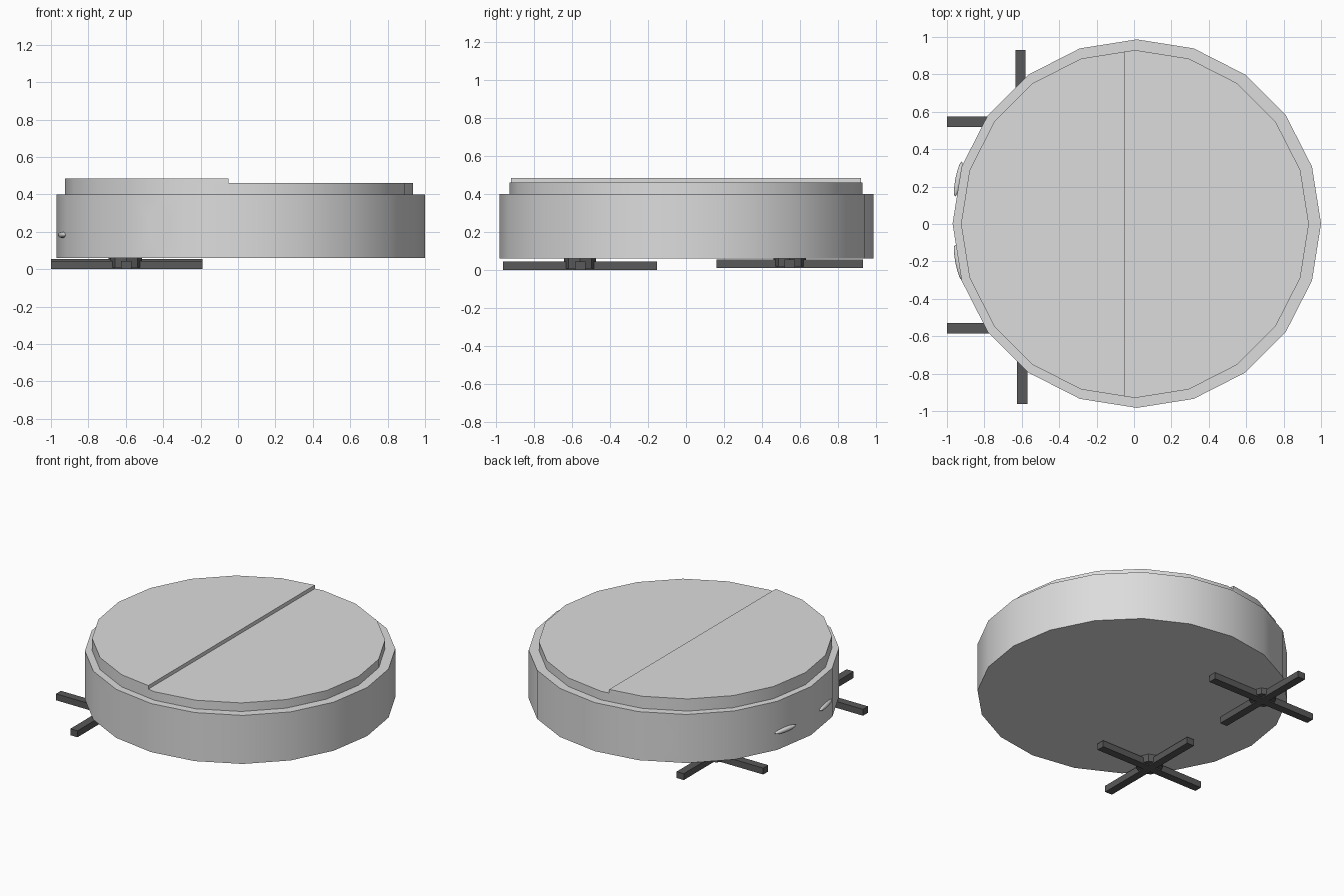
import bpy, bmesh
from math import pi, cos, sin, radians
from mathutils import Matrix, Vector

cube = bpy.data.objects.get("Cube")
if cube:
    bpy.data.objects.remove(cube, do_unlink=True)


def material(name, rgb):
    mat = bpy.data.materials.new(name)
    mat.use_nodes = True
    color = (*rgb, 1.0)
    mat.diffuse_color = color
    mat.node_tree.nodes["Principled BSDF"].inputs["Base Color"].default_value = color
    return mat


shell_grey = material("shell grey", (0.72, 0.72, 0.72))
brush_black = material("brush dark grey", (0.1, 0.1, 0.1))


def add_object(name, bm, mat):
    bmesh.ops.recalc_face_normals(bm, faces=bm.faces)
    mesh = bpy.data.meshes.new(name)
    bm.to_mesh(mesh)
    bm.free()
    mesh.materials.append(mat)
    obj = bpy.data.objects.new(name, mesh)
    bpy.context.collection.objects.link(obj)
    return obj


def smooth(obj, angle):
    bpy.ops.object.select_all(action='DESELECT')
    obj.select_set(True)
    bpy.context.view_layer.objects.active = obj
    bpy.ops.object.shade_smooth_by_angle(angle=radians(angle))


def disc(center, radius, z0, z1, sides, bm=None):
    """Upright prism with a corner on the +x axis."""
    bm = bm or bmesh.new()
    ring = [bm.verts.new((center[0] + radius * cos(2 * pi * i / sides),
                          center[1] + radius * sin(2 * pi * i / sides), z0))
            for i in range(sides)]
    base = bm.faces.new(ring)
    top = bmesh.ops.extrude_face_region(bm, geom=[base])["geom"]
    bmesh.ops.translate(bm, vec=(0, 0, z1 - z0),
                        verts=[v for v in top if isinstance(v, bmesh.types.BMVert)])
    return bm


def box(bm, center, size):
    bmesh.ops.create_cube(bm, size=1,
                          matrix=Matrix.Translation(center) @ Matrix.Diagonal((*size, 1)))


# Round shell
SIDES = 20
shell = add_object("body_shell", disc((0.015, 0.002), 0.985, 0.06, 0.40, SIDES), shell_grey)

# Oval recesses in the shell, one each side
for side in (-1, 1):
    angle = radians(117) * side
    out = Vector((cos(angle), sin(angle), 0))
    bm = bmesh.new()
    bmesh.ops.create_cone(bm, cap_ends=True, segments=32, radius1=1, radius2=1, depth=0.2)
    place = (Matrix.Translation(Vector((0.015, 0, 0.223)) + out * 0.973)
             @ Matrix.Rotation(angle, 4, 'Z') @ Matrix.Rotation(pi / 2, 4, 'Y')
             @ Matrix.Diagonal((0.112, 0.06, 1, 1)))
    bm.transform(place)
    cutter = add_object("recess_cutter", bm, shell_grey)
    cutter.hide_render = True
    cut = shell.modifiers.new("recess", 'BOOLEAN')
    cut.operation = 'DIFFERENCE'
    cut.solver = 'EXACT'
    cut.object = cutter
    bpy.context.view_layer.objects.active = shell
    bpy.ops.object.modifier_apply(modifier=cut.name)
    bpy.data.objects.remove(cutter, do_unlink=True)
smooth(shell, 30)

# Lid with a raised part on one side of a straight step
STEP_X = -0.05
lid = add_object("lid", disc((0.005, 0), 0.93, 0.40, 0.46, SIDES), shell_grey)
smooth(lid, 30)
bm = disc((0.005, 0), 0.93, 0.46, 0.485, SIDES)
cut = bmesh.ops.bisect_plane(bm, geom=bm.verts[:] + bm.edges[:] + bm.faces[:],
                             plane_co=(STEP_X, 0, 0), plane_no=(1, 0, 0), clear_outer=True)
edges = [e for e in cut["geom_cut"] if isinstance(e, bmesh.types.BMEdge)]
bmesh.ops.holes_fill(bm, edges=edges)
raised = add_object("lid_raised_part", bm, shell_grey)
smooth(raised, 30)

# Slim side sensors
for name, y, turn in (("left_sensor", 0.24, -11), ("right_sensor", -0.205, 11)):
    bm = bmesh.new()
    bmesh.ops.create_uvsphere(bm, u_segments=16, v_segments=10, radius=1)
    bm.transform(Matrix.Translation((-0.939, y, 0.183))
                 @ Matrix.Rotation(radians(turn), 4, 'Z')
                 @ Matrix.Diagonal((0.016, 0.095, 0.016, 1)))
    smooth(add_object(name, bm, shell_grey), 60)

# Cross-shaped sweeping brushes under the shell
for name, x, y, z in (("front_brush", -0.597, -0.558, 0.0), ("back_brush", -0.607, 0.546, 0.01)):
    bm = disc((x, y), 0.085, z + 0.008, 0.062, 8)
    for length, width in ((0.81, 0.055), (0.055, 0.81)):
        shift = 0.0 if width > length else -0.595 - x
        reach = 0.77 if z and width > length else width
        box(bm, (x + shift, y, z + 0.0225), (length, reach, 0.045))
    add_object(name, bm, brush_black)
